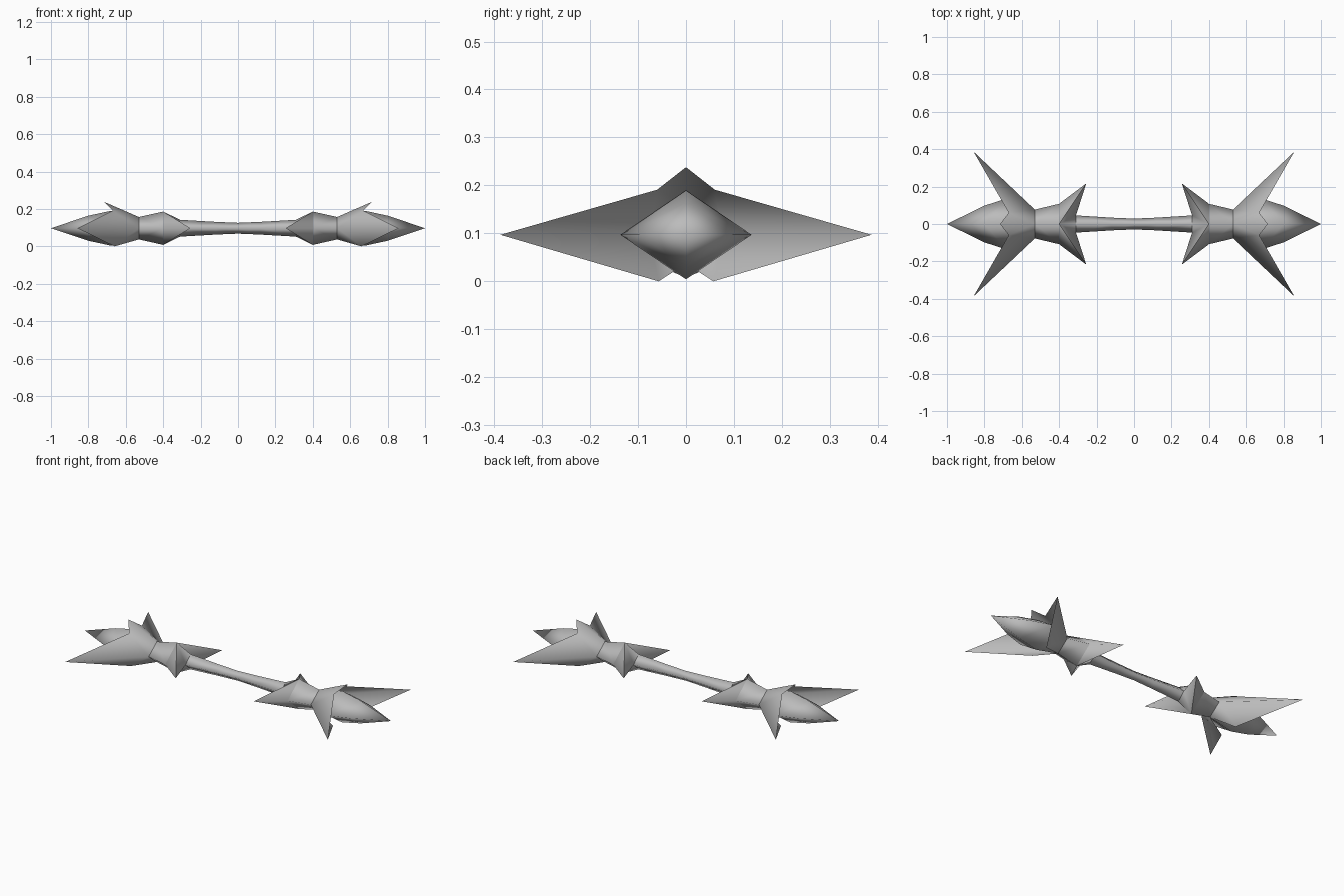
import bpy, bmesh

if "Cube" in bpy.data.objects:
    bpy.data.objects.remove(bpy.data.objects["Cube"])

AXIS = 0.097  # height of the long axis

metal = bpy.data.materials.new("grey_metal")
metal.diffuse_color = (0.5, 0.5, 0.5, 1)
metal.use_nodes = True
metal.node_tree.nodes["Principled BSDF"].inputs["Base Color"].default_value = metal.diffuse_color


def make(name, verts, faces):
    me = bpy.data.meshes.new(name)
    me.from_pydata([(x, y, z + AXIS) for x, y, z in verts], [], faces)
    bm = bmesh.new()
    bm.from_mesh(me)
    bmesh.ops.remove_doubles(bm, verts=bm.verts, dist=1e-5)
    bmesh.ops.recalc_face_normals(bm, faces=bm.faces)
    for f in bm.faces:
        f.smooth = True
    bm.to_mesh(me)
    bm.free()
    me.materials.append(metal)
    ob = bpy.data.objects.new(name, me)
    bpy.context.collection.objects.link(ob)
    return ob


def ring(x, y, z, side_x=None):
    """Diamond section; side corners may be pulled along the axis."""
    sx = x if side_x is None else side_x
    return [(x, 0, z), (sx, y, 0), (x, 0, -z), (sx, -y, 0)]


def loft(name, rings):
    verts = [v for r in rings for v in r]
    faces = []
    for k in range(len(rings) - 1):
        for i in range(4):
            a, b = k * 4 + i, k * 4 + (i + 1) % 4
            faces += [(a, b, b + 4), (a, b + 4, a + 4)] if i % 2 else \
                     [(a, b, a + 4), (b, b + 4, a + 4)]
    return make(name, verts, faces)


# Handle, waisted in the middle
loft("handle", [ring(-0.31, 0.046, 0.045), ring(-0.12, 0.034, 0.034), ring(0, 0.029, 0.029),
                ring(0.12, 0.034, 0.034), ring(0.31, 0.046, 0.045)])

for s, side in ((-1, "left"), (1, "right")):
    # Backward pointing barbs: handle flares into them, collar closes them
    loft(side + "_barb_inner", [ring(s * 0.31, 0.046, 0.045),
                                ring(s * 0.40, 0.217, 0.089, s * 0.255)])
    loft(side + "_barb_outer", [ring(s * 0.40, 0.217, 0.089, s * 0.255),
                                ring(s * 0.40, 0.108, 0.089)])
    loft(side + "_collar", [ring(s * 0.40, 0.108, 0.089), ring(s * 0.53, 0.077, 0.06)])

    # Flared crown with two long side prongs and a short top prong
    verts = [(s * x, y, z) for x, y, z in ring(0.53, 0.077, 0.06)]
    verts.append((s * 0.716, 0, 0.141))
    for m in (1, -1):
        verts += [(s * 0.67, m * 0.06, 0.094), (s * 0.858, m * 0.387, 0),
                  (s * 0.66, m * 0.057, -0.097)]
    faces = []
    for d, c in ((1, 5), (3, 8)):
        faces += [(0, 4, c), (0, c, d), (d, c, c + 1), (d, c + 1, c + 2), (d, c + 2, 2)]
    make(side + "_crown", verts, faces)

    # Central spike
    loft(side + "_spike", [ring(s * 0.53, 0.077, 0.06), ring(s * 0.68, 0.137, 0.093),
                           ring(s * 0.80, 0.098, 0.067), ring(s * 1.0, 0, 0)])
